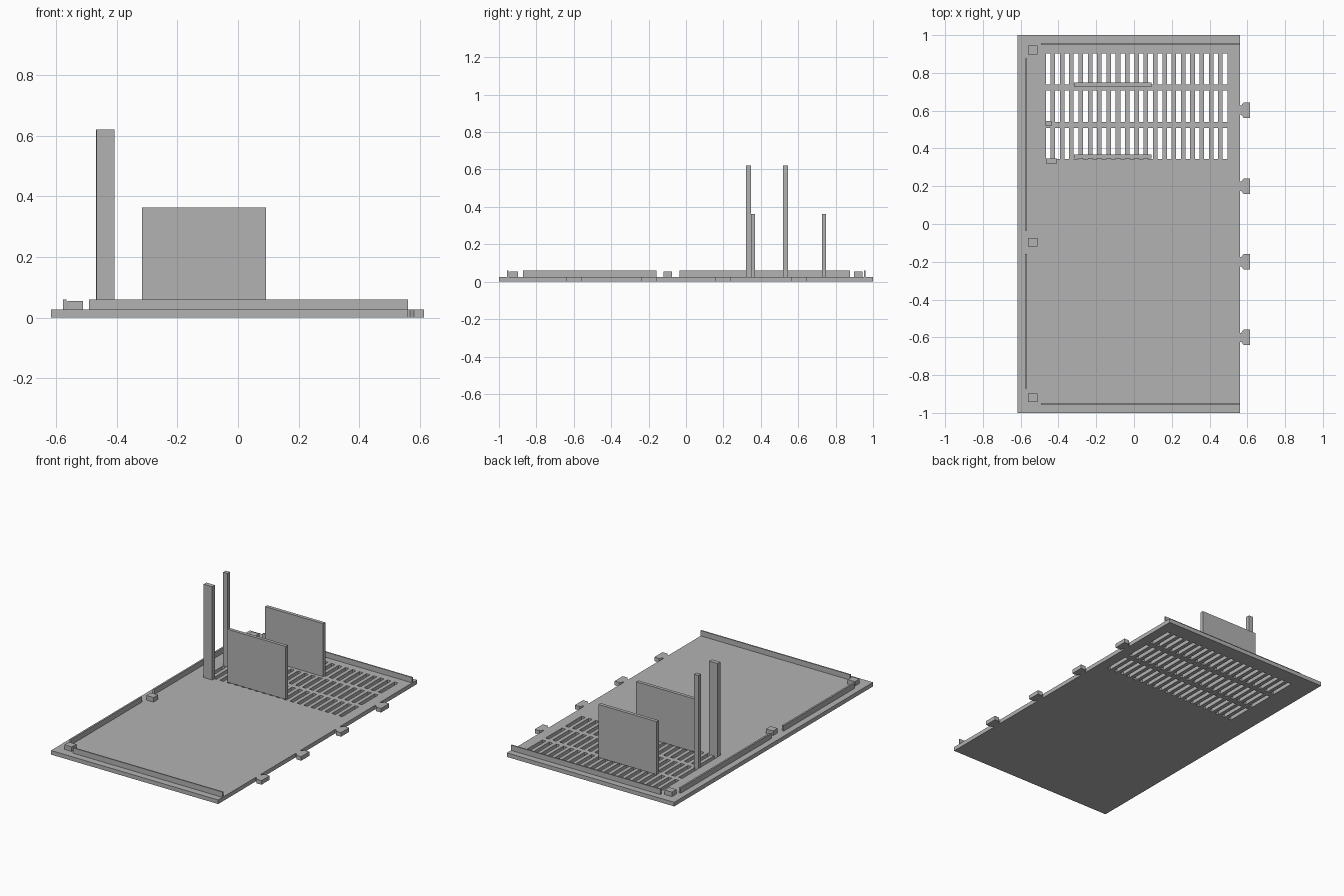
import bpy, bmesh

if "Cube" in bpy.data.objects:
    bpy.data.objects.remove(bpy.data.objects["Cube"])

T = 0.026  # plate thickness
grey = bpy.data.materials.new("mid_grey")
grey.diffuse_color = (0.45, 0.45, 0.45, 1)
grey.use_nodes = True
grey.node_tree.nodes["Principled BSDF"].inputs["Base Color"].default_value = grey.diffuse_color


def finish(name, bm):
    bmesh.ops.recalc_face_normals(bm, faces=bm.faces)
    mesh = bpy.data.meshes.new(name)
    bm.to_mesh(mesh)
    bm.free()
    mesh.materials.append(grey)
    obj = bpy.data.objects.new(name, mesh)
    bpy.context.collection.objects.link(obj)
    return obj


def extrude_up(bm, height):
    res = bmesh.ops.extrude_face_region(bm, geom=bm.faces[:])
    verts = [g for g in res["geom"] if isinstance(g, bmesh.types.BMVert)]
    bmesh.ops.translate(bm, verts=verts, vec=(0, 0, height))


def prism(name, outline, z0, z1):
    bm = bmesh.new()
    bm.faces.new([bm.verts.new((x, y, z0)) for x, y in outline])
    extrude_up(bm, z1 - z0)
    return finish(name, bm)


def box(name, x0, x1, y0, y1, z1):
    return prism(name, [(x0, y0), (x1, y0), (x1, y1), (x0, y1)], T, z1)


# Base plate: a lattice of cells, leaving out the vent slots
slot_x = [-0.467 + i * 0.0493 for i in range(20)]
slot_y = [0.343 + i * 0.1975 for i in range(3)]
xs = [-0.617] + [v for x in slot_x for v in (x, x + 0.025)] + [0.561]
ys = [-1.0] + [v for y in slot_y for v in (y, y + 0.165)] + [1.0]
bm = bmesh.new()
grid = [[bm.verts.new((x, y, 0)) for y in ys] for x in xs]
for i in range(len(xs) - 1):
    for j in range(len(ys) - 1):
        if i % 2 and j % 2:
            continue  # slot opening
        bm.faces.new((grid[i][j], grid[i + 1][j], grid[i + 1][j + 1], grid[i][j + 1]))
extrude_up(bm, T)
finish("vented_base_plate", bm)

# Clips along the right edge
half = [(0.561, 0.024), (0.568, 0.024), (0.580, 0.041), (0.614, 0.041)]
for k, cy in enumerate((-0.6, -0.2, 0.2, 0.603)):
    outline = [(x, cy - h) for x, h in half] + [(x, cy + h) for x, h in reversed(half)]
    prism(f"edge_clip_{k + 1}", outline, 0, T)

# Thin locating rails
box("front_rail", -0.492, 0.561, -0.957, -0.949, 0.06)
box("back_rail", -0.492, 0.561, 0.951, 0.959, 0.06)
box("left_rail_front", -0.577, -0.566, -0.872, -0.159, 0.06)
box("left_rail_back", -0.577, -0.566, -0.034, 0.877, 0.06)

# Small stop blocks beside the left rails
for k, cy in enumerate((-0.92, -0.097, 0.921)):
    box(f"stop_block_{k + 1}", -0.562, -0.511, cy - 0.023, cy + 0.023, 0.055)

# Tall posts
box("front_post", -0.467, -0.407, 0.321, 0.348, 0.62)
box("back_post", -0.468, -0.438, 0.519, 0.545, 0.62)

# Upright panels over the vents
box("front_panel", -0.317, 0.092, 0.348, 0.369, 0.363)
box("back_panel", -0.317, 0.092, 0.726, 0.748, 0.363)
